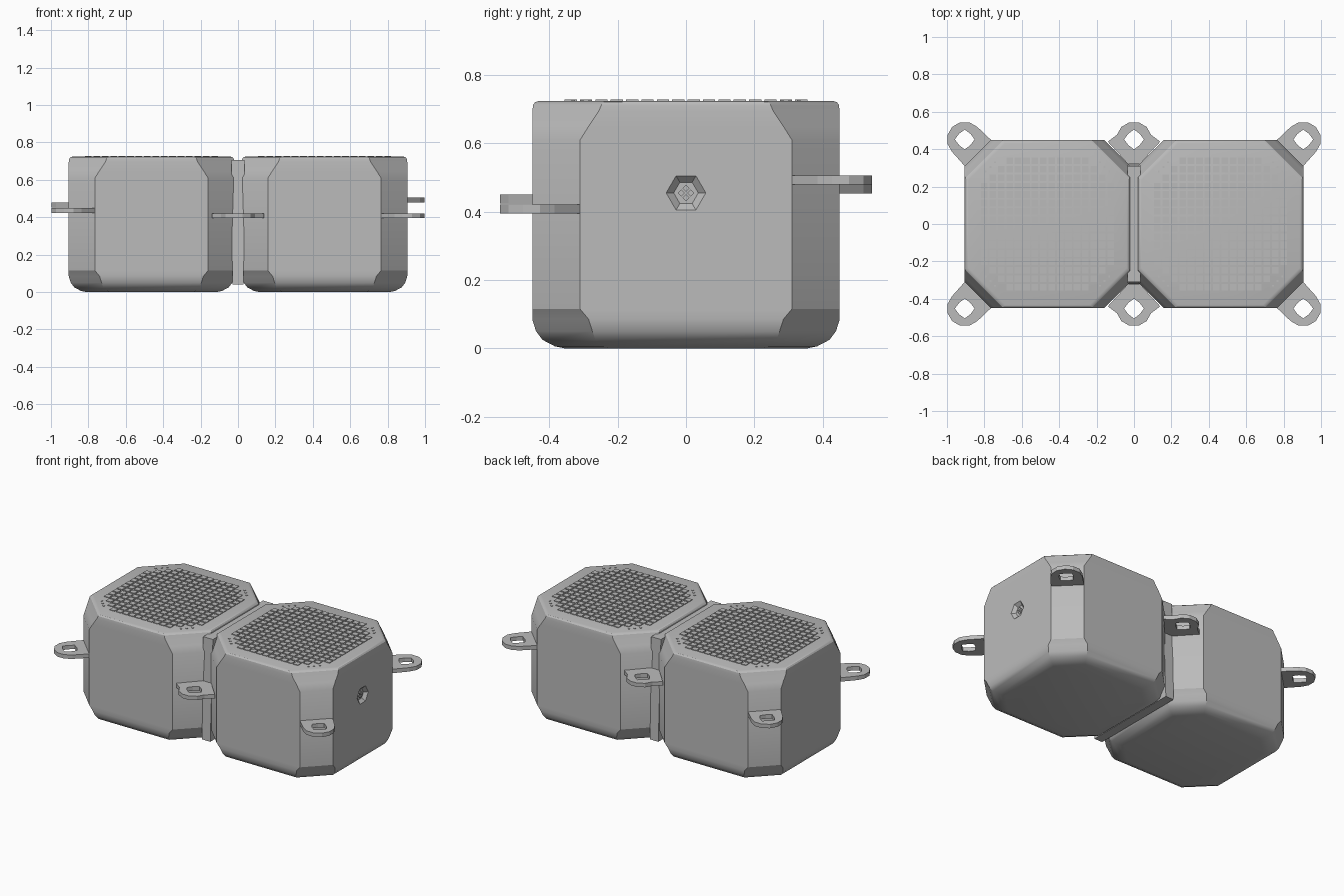
import bpy, bmesh, math
from mathutils import Matrix

cube = bpy.data.objects.get("Cube")
if cube:
    bpy.data.objects.remove(cube, do_unlink=True)

grey = bpy.data.materials.new("plastic_grey")
grey.use_nodes = True
grey.diffuse_color = (0.5, 0.5, 0.5, 1)
grey.node_tree.nodes["Principled BSDF"].inputs["Base Color"].default_value = (0.5, 0.5, 0.5, 1)

HX, HY, CX = 0.4425, 0.45, 0.4625     # block half sizes and centre
TOP = 0.724


def finish(name, bm, smooth=False):
    bmesh.ops.recalc_face_normals(bm, faces=bm.faces[:])
    mesh = bpy.data.meshes.new(name)
    bm.to_mesh(mesh)
    bm.free()
    mesh.materials.append(grey)
    ob = bpy.data.objects.new(name, mesh)
    bpy.context.collection.objects.link(ob)
    if smooth:
        bpy.ops.object.select_all(action='DESELECT')
        ob.select_set(True)
        bpy.context.view_layer.objects.active = ob
        bpy.ops.object.shade_smooth_by_angle(angle=math.radians(28))
    return ob


def box(bm, loc, size):
    m = Matrix.Translation(loc) @ Matrix.Diagonal((*size, 1))
    bmesh.ops.create_cube(bm, size=1, matrix=m)


def octagon(bm, cx, inset, cut, z):
    a, b = HX - inset, HY - inset
    pts = [(a, b - cut), (a - cut, b), (cut - a, b), (-a, b - cut),
           (-a, cut - b), (cut - a, -b), (a - cut, -b), (a, cut - b)]
    return [bm.verts.new((cx + x, y, z)) for x, y in pts]


# Hollow-cornered float block: (height, inset, corner cut) sections
SECTIONS = [(0, 0.095, 0.13), (0.006, 0.066, 0.14), (0.025, 0.03, 0.155),
            (0.05, 0.011, 0.165), (0.085, 0, 0.165), (0.115, 0, 0.14),
            (0.61, 0, 0.14), (0.65, 0, 0.165), (0.695, 0, 0.195),
            (0.714, 0.003, 0.2), (0.721, 0.009, 0.2), (TOP, 0.02, 0.195)]


def block(name, cx):
    bm = bmesh.new()
    rings = [octagon(bm, cx, i, c, z) for z, i, c in SECTIONS]
    for lo, hi in zip(rings, rings[1:]):
        for k in range(8):
            n = (k + 1) % 8
            bm.faces.new((lo[k], lo[n], hi[n], hi[k]))
    bm.faces.new(rings[0])
    bm.faces.new(rings[-1])
    return finish(name, bm, True)


left_block = block("left_block", CX)
right_block = block("right_block", -CX)

# Hexagonal plug recess in the left end
bm = bmesh.new()
bmesh.ops.create_cone(bm, cap_ends=True, segments=6, radius1=0.036, radius2=0.08, depth=0.04,
                      matrix=Matrix.Translation((0.905, 0, 0.455)) @ Matrix.Rotation(math.pi / 2, 4, 'Y'))
cutter = finish("plug_cutter", bm)
cutter.hide_render = True
mod = left_block.modifiers.new("plug_recess", 'BOOLEAN')
mod.operation = 'DIFFERENCE'
mod.solver = 'EXACT'
mod.object = cutter
bpy.context.view_layer.objects.active = left_block
bpy.ops.object.modifier_apply(modifier=mod.name)
bpy.data.objects.remove(cutter, do_unlink=True)

# Four small diamonds on the plug floor
bm = bmesh.new()
for dy, dz in ((0.014, 0), (-0.014, 0), (0, 0.014), (0, -0.014)):
    m = (Matrix.Translation((0.886, dy, 0.455 + dz)) @ Matrix.Rotation(math.pi / 4, 4, 'X')
         @ Matrix.Diagonal((0.008, 0.015, 0.015, 1)))
    bmesh.ops.create_cube(bm, size=1, matrix=m)
finish("plug_diamonds", bm)

# Web joining the two blocks
bm = bmesh.new()
box(bm, (0, 0, 0.3725), (0.07, 0.66, 0.665))
for v in bm.verts:
    v.co.y *= 0.94 if v.co.z > 0.5 else 1
    v.co.x *= 1 if v.co.z > 0.5 else 0.85
finish("joining_web", bm)

# Raised non-slip tiles and corner studs on each deck
PITCH, COUNT = 0.045, 16
for name, cx in (("left_deck_tiles", CX), ("right_deck_tiles", -CX)):
    bm = bmesh.new()
    for i in range(COUNT):
        for j in range(COUNT):
            dx, dy = ((k - (COUNT - 1) / 2) * PITCH for k in (i, j))
            if abs(dx) + abs(dy) < 0.56:
                box(bm, (cx + dx, dy, TOP), (0.036, 0.036, 0.008))
    for sx in (-1, 1):
        for sy in (-1, 1):
            for t in (-0.025, 0, 0.025):
                box(bm, (cx + sx * (0.305 + t), sy * (0.305 - t), TOP), (0.01, 0.01, 0.006))
    finish(name, bm)


# Connecting lugs: flat plates with a hole
def lug(name, outline, hole_x, hole_y, z):
    bm = bmesh.new()
    hole = []
    for k in range(8):
        r, a = (0.053, 0.043)[k % 2], k * math.pi / 4
        hole.append((hole_x + r * math.cos(a), hole_y + r * math.sin(a)))
    edges = []
    for loop in (outline, hole):
        vs = [bm.verts.new((x, y, z)) for x, y in loop]
        edges += [bm.edges.new((a, b)) for a, b in zip(vs, vs[1:] + vs[:1])]
    bmesh.ops.triangle_fill(bm, edges=edges, use_beauty=True)
    ext = bmesh.ops.extrude_face_region(bm, geom=bm.faces[:])
    for g in ext["geom"]:
        if isinstance(g, bmesh.types.BMVert):
            g.co.z += 0.026
    finish(name, bm)


def arc(x, y, start, end):
    return [(x + 0.095 * math.cos(math.radians(a)), y + 0.095 * math.sin(math.radians(a)))
            for a in range(start, end + 1, 30)]


corner = [(0.78, 0.325), (0.905, 0.31)] + arc(0.905, 0.452, -45, 135) + [(0.765, 0.45)]
middle = [(-0.03, 0.32), (0.03, 0.32), (0.14, 0.44)] + arc(0, 0.452, 15, 165) + [(-0.14, 0.44)]
for side, sy, heights in (("front", -1, (0.395, 0.424, 0.395)), ("back", 1, (0.48, 0.453, 0.48))):
    for label, sx, shape, hx, z in (("left", 1, corner, 0.905, heights[0]),
                                    ("right", -1, corner, 0.905, heights[1]),
                                    ("middle", 1, middle, 0, heights[2])):
        lug(f"{side}_{label}_lug", [(sx * x, sy * y) for x, y in shape], sx * hx, sy * 0.452, z)
